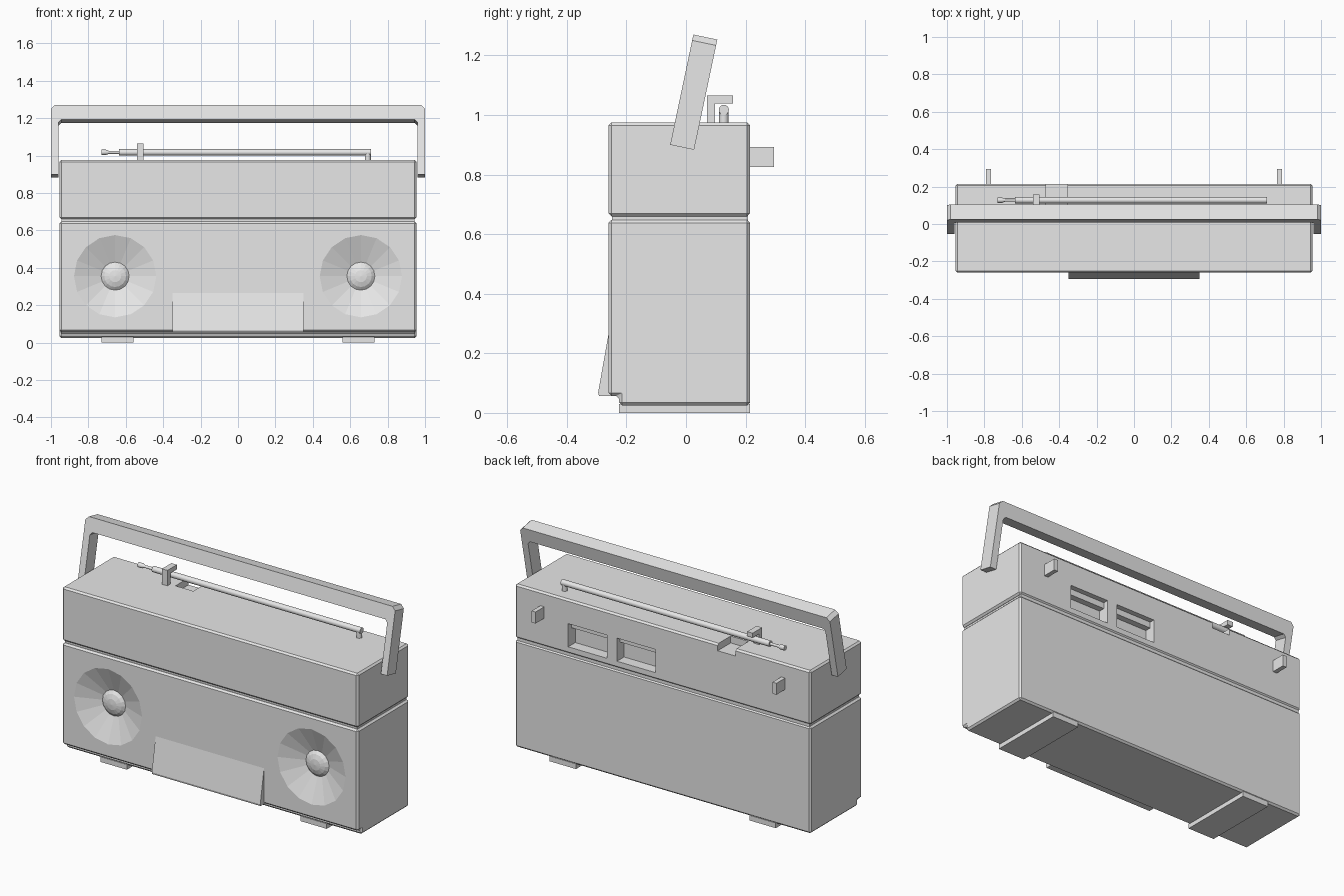
import bpy, bmesh, math
from mathutils import Matrix, Vector

cube = bpy.data.objects.get("Cube")
if cube:
    bpy.data.objects.remove(cube, do_unlink=True)

GREY = (0.8, 0.8, 0.8, 1)
mat = bpy.data.materials.new("grey plastic")
mat.use_nodes = True
mat.diffuse_color = GREY
for node in mat.node_tree.nodes:
    if node.type == 'BSDF_PRINCIPLED':
        node.inputs["Base Color"].default_value = GREY


def finish(name, bm, smooth=None):
    bmesh.ops.recalc_face_normals(bm, faces=bm.faces)
    mesh = bpy.data.meshes.new(name)
    bm.to_mesh(mesh)
    bm.free()
    mesh.materials.append(mat)
    if smooth:
        mesh.polygons.foreach_set("use_smooth", [True] * len(mesh.polygons))
        mesh.set_sharp_from_angle(angle=math.radians(smooth))
    ob = bpy.data.objects.new(name, mesh)
    bpy.context.collection.objects.link(ob)
    return ob


def prism(name, pts, axis, lo, hi):
    """Extrude a 2D outline along x (y, z points) or along y (x, z points)."""
    bm = bmesh.new()
    if axis == 'x':
        verts = [bm.verts.new((lo, a, b)) for a, b in pts]
        move = Vector((hi - lo, 0, 0))
    else:
        verts = [bm.verts.new((a, lo, b)) for a, b in pts]
        move = Vector((0, hi - lo, 0))
    face = bm.faces.new(verts)
    ext = bmesh.ops.extrude_face_region(bm, geom=[face])["geom"]
    bmesh.ops.translate(bm, vec=move, verts=[g for g in ext if isinstance(g, bmesh.types.BMVert)])
    return finish(name, bm)


def box(name, x, y, z):
    return prism(name, [(y[0], z[0]), (y[1], z[0]), (y[1], z[1]), (y[0], z[1])], 'x', *x)


def lathe(name, profile, centre, axis, sides, smooth=None):
    """Spin (radius, distance) points round an axis; both ends close."""
    bm = bmesh.new()
    rings = []
    for r, d in profile:
        ring = []
        for i in range(sides if r else 1):
            a = 2 * math.pi * i / sides
            ring.append(bm.verts.new((r * math.cos(a), r * math.sin(a), d)))
        rings.append(ring)
    for p, q in zip(rings, rings[1:]):
        for i in range(sides):
            j = (i + 1) % sides
            if len(q) == 1:
                bm.faces.new((p[i], p[j], q[0]))
            else:
                bm.faces.new((p[i], p[j], q[j], q[i]))
    for ring in (rings[0], rings[-1]):
        if len(ring) > 1:
            bm.faces.new(ring)
    turn = Vector((0, 0, 1)).rotation_difference(Vector(axis)).to_matrix().to_4x4()
    bm.transform(Matrix.Translation(centre) @ turn)
    return finish(name, bm, smooth)


def carve(ob, cutters, bevel):
    """Bevel the block, then cut the recesses out of it."""
    b = ob.modifiers.new("edge bevel", 'BEVEL')
    b.width, b.segments = bevel, 1
    for c in cutters:
        m = ob.modifiers.new("cut", 'BOOLEAN')
        m.object, m.operation, m.solver = c, 'DIFFERENCE', 'EXACT'
    deps = bpy.context.evaluated_depsgraph_get()
    mesh = bpy.data.meshes.new_from_object(ob.evaluated_get(deps))
    ob.modifiers.clear()
    ob.data = mesh
    for c in cutters:
        bpy.data.objects.remove(c, do_unlink=True)


W, FRONT, BACK = 0.955, -0.26, 0.215

# Lower body with a step along the bottom front, and conical speakers with domes
lower = prism("lower_body", [(-0.225, 0.025), (BACK, 0.025), (BACK, 0.648), (FRONT, 0.648),
                             (FRONT, 0.057), (-0.225, 0.057)], 'x', -W, W)
cone = [(0.22, -0.04), (0.22, 0), (0.075, 0.055), (0.058, 0.042), (0.032, 0.033), (0, 0.03)]
speakers = [lathe("speaker_cutter", cone, (s * 0.657, FRONT, 0.355), (0, 1, 0), 16)
            for s in (-1, 1)]
carve(lower, speakers, 0.01)

# Groove between the two halves
box("groove_core", (-0.943, 0.943), (-0.248, 0.208), (0.64, 0.67))

# Upper body with an aerial notch and two stepped sockets in the back
upper = box("upper_body", (-W, W), (FRONT, BACK), (0.66, 0.975))
cuts = [box("notch_cutter", (-0.47, -0.355), (0.095, 0.3), (0.935, 1.1))]
for x in (0.045, 0.36):
    cuts.append(prism("socket_cutter", [(0.3, 0.7), (0.3, 0.835), (0.185, 0.835), (0.185, 0.8),
                                        (0.15, 0.8), (0.15, 0.7)], 'x', x, x + 0.25))
carve(upper, cuts, 0.01)

# Tilted front door
prism("front_door", [(FRONT + 0.01, 0.057), (-0.292, 0.057), (-0.295, 0.068),
                     (FRONT, 0.265), (FRONT + 0.01, 0.265)], 'x', -0.35, 0.35)

# Feet and rear hooks on both sides
for side, s in (("left", 1), ("right", -1)):
    box(side + "_foot", sorted((s * 0.56, s * 0.73)), (-0.225, BACK), (0, 0.03))
    box(side + "_rear_hook", sorted((s * 0.765, s * 0.79)), (BACK - 0.01, 0.295), (0.825, 0.892))

# Carrying handle: half outline mirrored, then leaned back
half = [(0.96, 0), (1, 0), (1, 0.358), (0.98, 0.378)]
inner = [(0.96, 0.283), (0.945, 0.298)]
outline = half + [(-x, z) for x, z in reversed(half)]
outline += [(-x, z) for x, z in inner] + inner[::-1]
handle = prism("carry_handle", outline, 'y', -0.041, 0.041)
handle.data.transform(Matrix.Translation((0, -0.013, 0.8915))
                      @ Matrix.Rotation(math.radians(-11.9), 4, 'X'))

# Telescopic aerial lying along the top, on a post
rod = [(0.017, 0), (0.017, 1.345), (0.008, 1.345), (0.008, 1.4), (0.014, 1.415), (0.014, 1.44)]
lathe("aerial", rod, (0.71, 0.127, 1.017), (-1, 0, 0), 16, 30)
lathe("aerial_post", [(0.016, 0), (0.016, 0.05)], (0.694, 0.127, 0.967), (0, 0, 1), 16, 30)

# Hooked clip that holds the aerial
prism("aerial_clip", [(0.07, 0.965), (0.097, 0.965), (0.097, 1.038), (0.157, 1.038),
                      (0.157, 1.065), (0.07, 1.065)], 'x', -0.54, -0.505)
